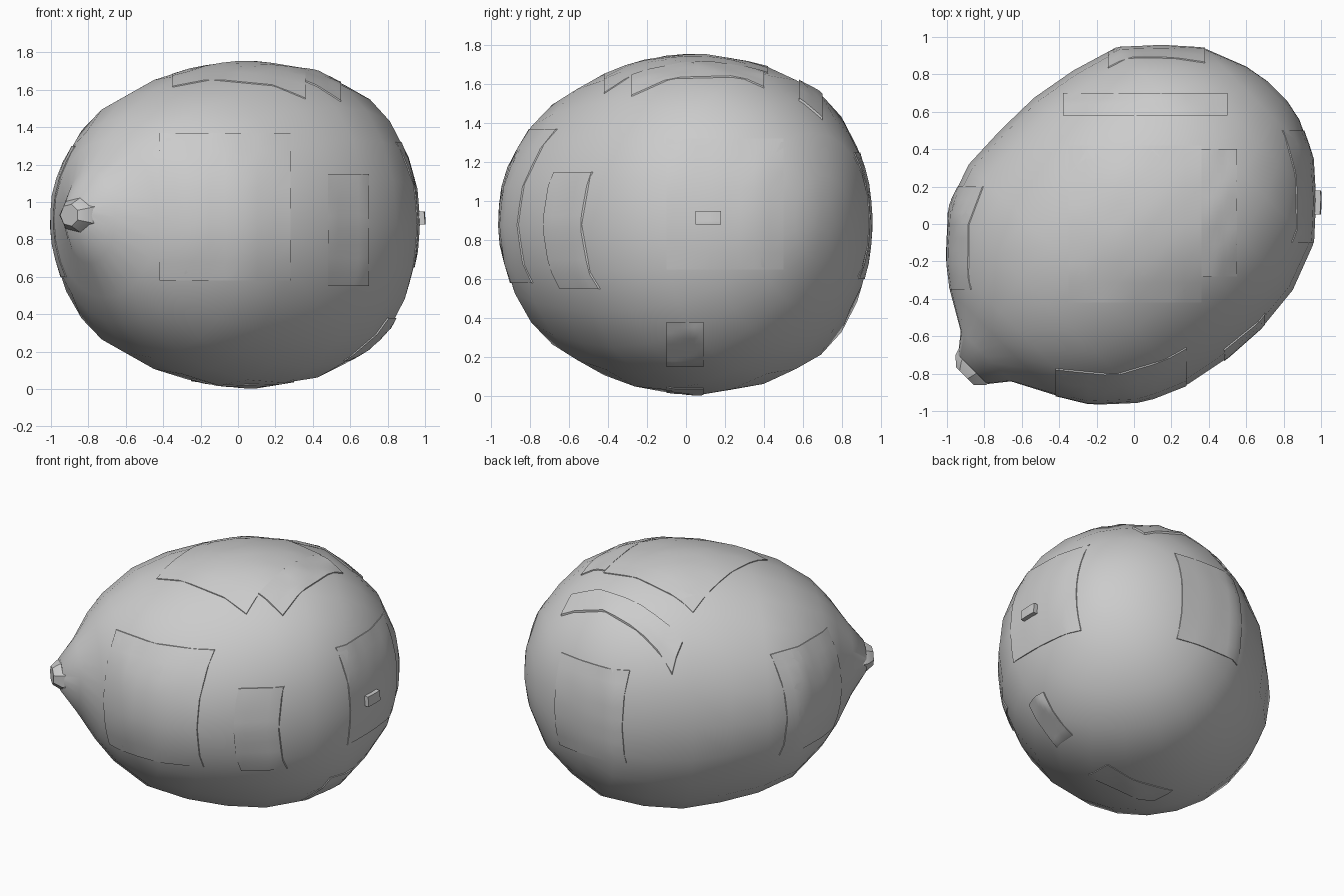
import bpy, bmesh, math
from mathutils import Vector
from mathutils.bvhtree import BVHTree

if "Cube" in bpy.data.objects:
    bpy.data.objects.remove(bpy.data.objects["Cube"], do_unlink=True)

grey = bpy.data.materials.new("plain grey")
grey.use_nodes = True
grey.diffuse_color = (0.6, 0.6, 0.6, 1)
bsdf = grey.node_tree.nodes["Principled BSDF"]
bsdf.inputs["Base Color"].default_value = grey.diffuse_color
bsdf.inputs["Roughness"].default_value = 0.7

CENTRE = Vector((0, 0, 0.88))
ALONG = Vector((1, 1, 0)).normalized()
ACROSS = Vector((-1, 1, 0)).normalized()
UP = Vector((0, 0, 1))


def finish(bm, name, angle):
    bmesh.ops.recalc_face_normals(bm, faces=bm.faces)
    mesh = bpy.data.meshes.new(name)
    bm.to_mesh(mesh)
    bm.free()
    mesh.materials.append(grey)
    ob = bpy.data.objects.new(name, mesh)
    bpy.context.collection.objects.link(ob)
    bpy.ops.object.select_all(action='DESELECT')
    ob.select_set(True)
    bpy.context.view_layer.objects.active = ob
    bpy.ops.object.shade_smooth_by_angle(angle=math.radians(angle))
    return ob


def boxy(value, power):
    return math.copysign(abs(value) ** power, value)


def lathe(name, profile, sides, angle, power=1.0):
    """Rings of (distance along axis, half width, half height, sideways shift, lift)."""
    bm = bmesh.new()
    rings = []
    for u, w, h, shift, lift in profile:
        # The blunt half is slightly squarer than the stem half
        p = power if u > 0 else 1.0
        ring = []
        for i in range(sides):
            a = math.tau * i / sides
            ring.append(bm.verts.new(CENTRE + ALONG * u
                                     + ACROSS * (shift + w * boxy(math.cos(a), p))
                                     + UP * (lift + h * boxy(math.sin(a), p))))
        rings.append(ring)
    for a, b in zip(rings, rings[1:]):
        for i in range(sides):
            j = (i + 1) % sides
            bm.faces.new((a[i], a[j], b[j], b[i]))
    bm.faces.new(rings[0])
    bm.faces.new(rings[-1])
    return finish(bm, name, angle)


# Rounded fruit body, lying diagonally and tapering to the stem
body = lathe("fruit_body", [
    (-1.16, 0.11, 0.11, 0.06, 0.05), (-1.06, 0.19, 0.25, 0.06, 0.04),
    (-0.95, 0.39, 0.42, 0.05, 0.03), (-0.84, 0.55, 0.55, 0.03, 0.02),
    (-0.63, 0.74, 0.71, 0.03, 0), (-0.4, 0.83, 0.8, 0.02, 0),
    (-0.15, 0.86, 0.86, 0, 0), (0.1, 0.865, 0.875, -0.01, 0),
    (0.35, 0.83, 0.845, -0.02, 0), (0.6, 0.745, 0.765, -0.01, 0),
    (0.78, 0.58, 0.62, -0.01, 0.01), (0.93, 0.41, 0.45, -0.01, 0.02),
    (1.02, 0.2, 0.22, -0.03, 0.03), (1.045, 0.07, 0.07, -0.04, 0.03)], 24, 50, 0.94)

# Small blunt stem tip, wider than tall
lathe("stem_tip", [(-1.215, 0.07, 0.06, 0.06, 0.05), (-1.17, 0.12, 0.09, 0.06, 0.05),
                   (-1.08, 0.15, 0.13, 0.06, 0.05), (-1.0, 0.15, 0.13, 0.06, 0.05)], 7, 30)

# Thin skin patches, projected straight onto the body
bm = bmesh.new()
bm.from_mesh(body.data)
tree = BVHTree.FromBMesh(bm)
bm.free()


def patch(name, facing, a0, a1, b0, b1, lift, n=8):
    """a and b are the two world coordinates across the facing axis."""
    axis = "xyz".index(facing[1])
    sign = 1 if facing[0] == "+" else -1
    others = [k for k in range(3) if k != axis]
    ray = Vector((0, 0, 0))
    ray[axis] = -sign
    bm = bmesh.new()
    top, low = {}, {}
    for i in range(n + 1):
        for j in range(n + 1):
            start = Vector((0, 0, 0))
            start[others[0]] = a0 + (a1 - a0) * i / n
            start[others[1]] = b0 + (b1 - b0) * j / n
            start[axis] = 4 * sign
            hit = tree.ray_cast(start, ray)[0]
            if hit:
                top[i, j] = bm.verts.new(hit - ray * lift)
                low[i, j] = bm.verts.new(hit + ray * 0.005)
    for i in range(n):
        for j in range(n):
            keys = [(i, j), (i + 1, j), (i + 1, j + 1), (i, j + 1)]
            if all(k in top for k in keys):
                bm.faces.new([top[k] for k in keys])
                bm.faces.new([low[k] for k in reversed(keys)])
    rim = [e for e in bm.edges if e.is_boundary]
    bmesh.ops.bridge_loops(bm, edges=rim)
    finish(bm, name, 40)


patch("top_patch", "+z", -0.35, 0.36, -0.42, 0.42, 0.006)
patch("top_side_patch", "+z", 0.36, 0.55, -0.28, 0.4, 0.008)
patch("upper_back_patch", "+z", -0.38, 0.5, 0.58, 0.7, 0.015)
patch("back_patch", "+y", -0.14, 0.38, 0.6, 1.25, 0.006)
patch("front_patch", "-y", -0.42, 0.28, 0.58, 1.37, 0.008)
patch("front_side_patch", "-y", 0.48, 0.7, 0.55, 1.15, 0.01)
patch("right_patch", "+x", -0.1, 0.5, 0.65, 1.32, 0.006)
patch("right_flap", "+x", 0.05, 0.18, 0.88, 0.95, 0.035)
patch("left_patch", "-x", -0.35, 0.2, 0.6, 1.3, 0.006)
patch("lower_strip", "+x", -0.1, 0.09, 0.15, 0.38, 0.01)
patch("base_strip", "-z", -0.25, 0.3, -0.1, 0.09, 0.005)
